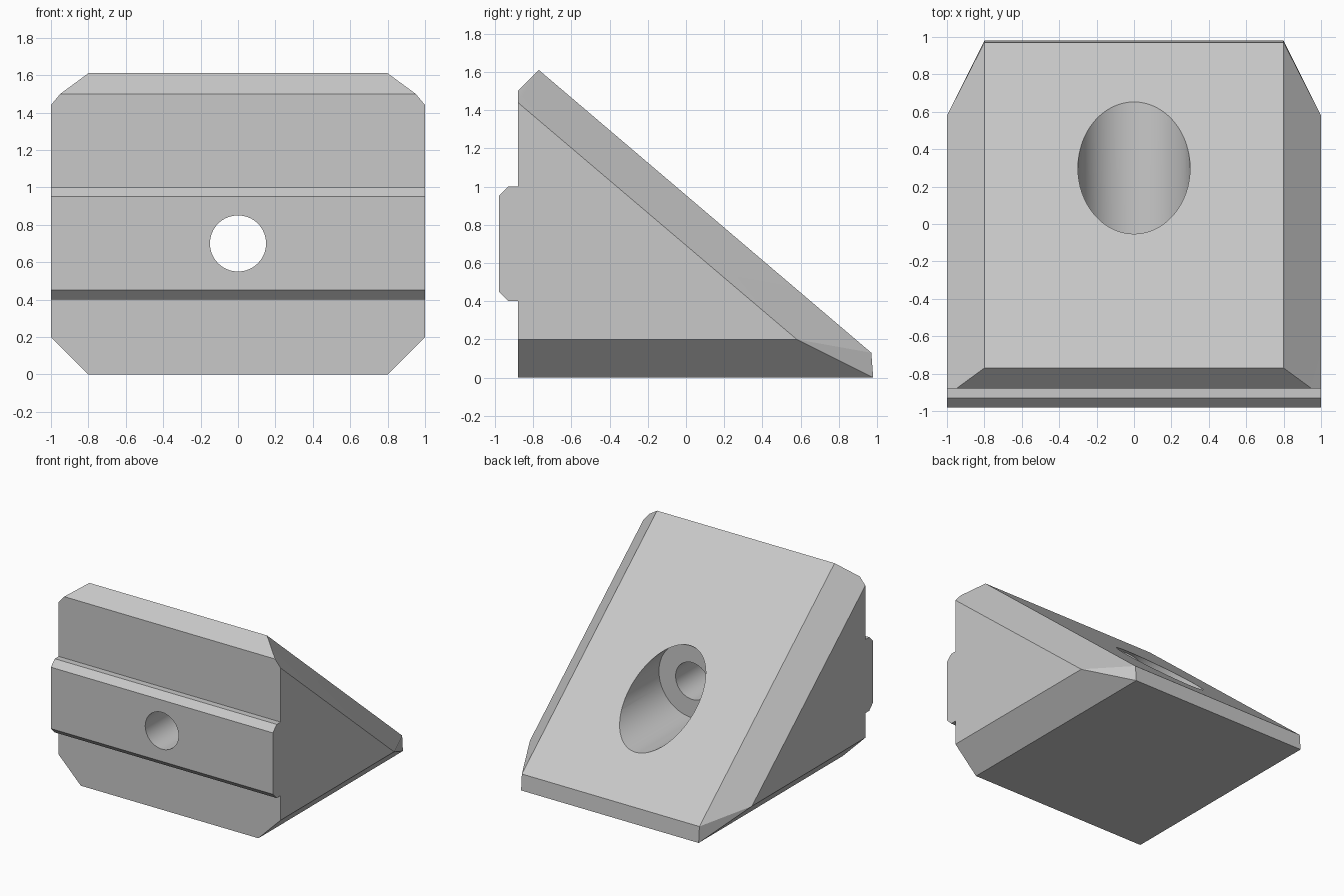
import bpy, bmesh, math
from mathutils import Matrix, Vector

cube = bpy.data.objects.get("Cube")
if cube:
    bpy.data.objects.remove(cube, do_unlink=True)

grey = bpy.data.materials.new("plain grey")
grey.use_nodes = True
colour = (0.58, 0.58, 0.58, 1)
grey.diffuse_color = colour
grey.node_tree.nodes["Principled BSDF"].inputs["Base Color"].default_value = colour


def hull(name, half_points):
    """Convex solid from points on one side, mirrored across x."""
    bm = bmesh.new()
    for x, y, z in half_points:
        for side in (-1, 1):
            bm.verts.new((side * x, y, z))
    bmesh.ops.convex_hull(bm, input=bm.verts[:])
    bmesh.ops.dissolve_limit(bm, angle_limit=math.radians(3),
                             verts=bm.verts[:], edges=bm.edges[:])
    return finish(name, bm)


def bore(name, radius, y_start, y_end, height):
    """Cylinder along y, used as a cutter."""
    bm = bmesh.new()
    bmesh.ops.create_cone(bm, cap_ends=True, segments=64, radius1=radius,
                          radius2=radius, depth=y_end - y_start)
    place = Matrix.Translation(Vector((0, (y_start + y_end) / 2, height)))
    bmesh.ops.transform(bm, matrix=place @ Matrix.Rotation(math.pi / 2, 4, "X"),
                        verts=bm.verts[:])
    return finish(name, bm)


def finish(name, bm):
    bmesh.ops.recalc_face_normals(bm, faces=bm.faces[:])
    mesh = bpy.data.meshes.new(name)
    bm.to_mesh(mesh)
    bm.free()
    mesh.materials.append(grey)
    obj = bpy.data.objects.new(name, mesh)
    bpy.context.collection.objects.link(obj)
    return obj


def combine(target, other, operation):
    mod = target.modifiers.new(other.name, "BOOLEAN")
    mod.operation, mod.solver, mod.object = operation, "EXACT", other
    bpy.context.view_layer.objects.active = target
    bpy.ops.object.modifier_apply(modifier=mod.name)
    bpy.data.objects.remove(other, do_unlink=True)


# Wedge body with chamfered sides and tapered back corners
body = hull("corner_bracket", [
    (0.8, -0.88, 0), (1, -0.88, 0.2), (1, -0.88, 1.44), (0.95, -0.88, 1.5),
    (0.8, -0.77, 1.61), (0.8, 0.97, 0.13), (0.8, 0.98, 0), (1, 0.58, 0.2)])

# Chamfered locating rib across the front
rib = hull("locating_rib", [
    (1, -0.7, 0.4), (1, -0.93, 0.4), (1, -0.98, 0.45),
    (1, -0.98, 0.95), (1, -0.93, 1), (1, -0.7, 1)])
combine(body, rib, "UNION")

# Through hole and wide counterbore from the slope
combine(body, bore("bolt_hole", 0.15, -1.3, 0.3, 0.7), "DIFFERENCE")
combine(body, bore("counterbore", 0.3, -0.08, 1.3, 0.7), "DIFFERENCE")

# Smooth bores, crisp chamfers
bpy.ops.object.select_all(action="DESELECT")
body.select_set(True)
bpy.context.view_layer.objects.active = body
bpy.ops.object.shade_smooth_by_angle(angle=math.radians(20))
